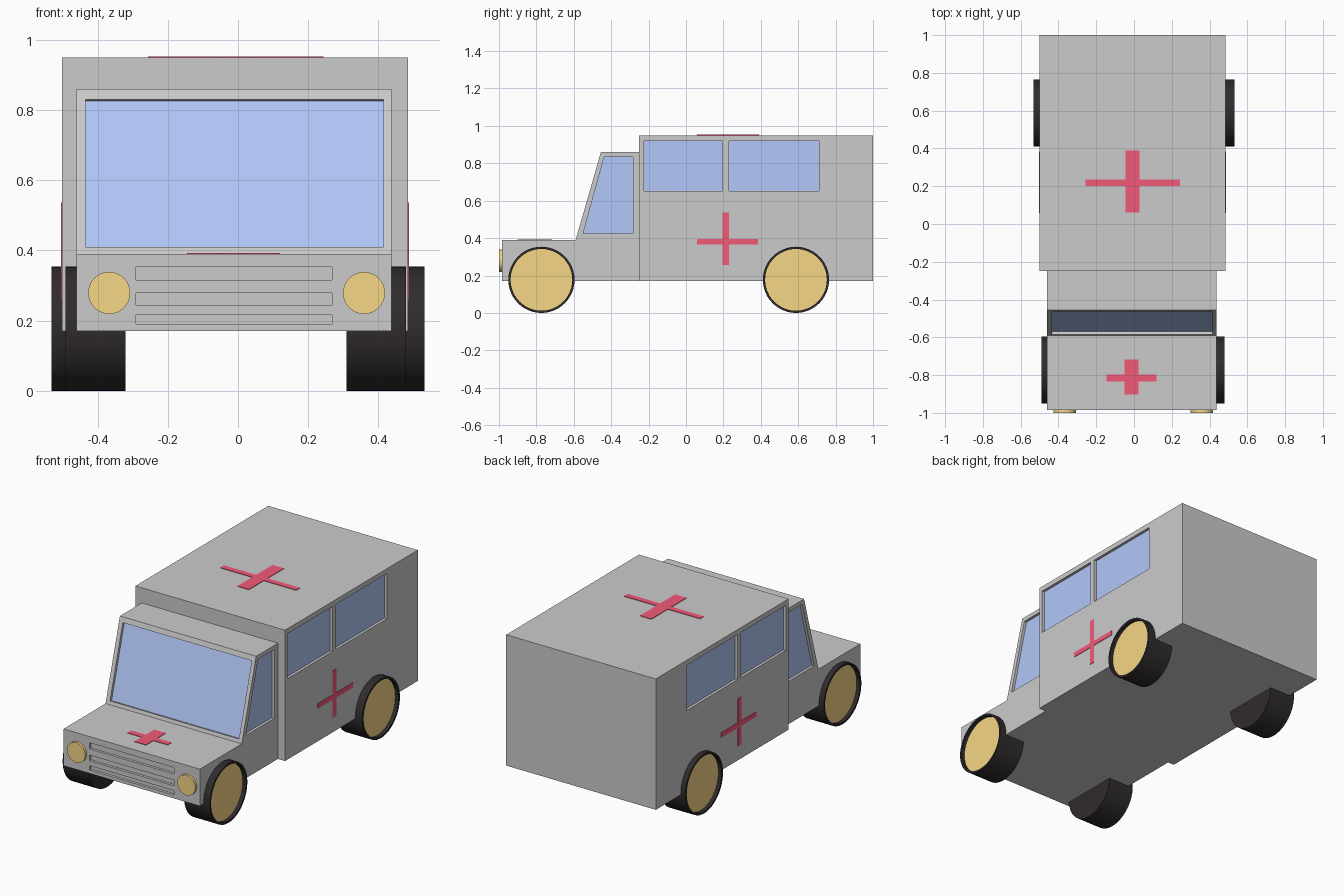
import bpy, bmesh, math
from mathutils import Vector

if "Cube" in bpy.data.objects:
    bpy.data.objects.remove(bpy.data.objects["Cube"])

X, Y, Z = Vector((1, 0, 0)), Vector((0, 1, 0)), Vector((0, 0, 1))


def material(name, rgb):
    m = bpy.data.materials.new(name)
    m.diffuse_color = (*rgb, 1)
    m.use_nodes = True
    m.node_tree.nodes["Principled BSDF"].inputs["Base Color"].default_value = m.diffuse_color
    return m


GLASS = material("glass", (0.45, 0.58, 0.95))
GOLD = material("gold", (0.92, 0.68, 0.24))
RED = material("red", (0.9, 0.1, 0.19))
RUBBER = material("rubber", (0.03, 0.025, 0.027))


def finish(name, bm, mat=None):
    bmesh.ops.recalc_face_normals(bm, faces=bm.faces)
    me = bpy.data.meshes.new(name)
    bm.to_mesh(me)
    bm.free()
    ob = bpy.data.objects.new(name, me)
    bpy.context.collection.objects.link(ob)
    if mat:
        me.materials.append(mat)
    return ob


def prism(name, pts, frame, lo, hi, mat=None):
    """Extrude a 2D outline in the plane (origin, u, v) along its normal."""
    o, u, v = frame
    n = u.cross(v)
    bm = bmesh.new()
    f = bm.faces.new([bm.verts.new(o + u * a + v * b + n * lo) for a, b in pts])
    ext = bmesh.ops.extrude_face_region(bm, geom=[f])["geom"]
    bmesh.ops.translate(bm, vec=n * (hi - lo),
                        verts=[g for g in ext if isinstance(g, bmesh.types.BMVert)])
    return finish(name, bm, mat)


def rect(a0, a1, b0, b1):
    return [(a0, b0), (a1, b0), (a1, b1), (a0, b1)]


def cross(a, b):
    """Plus outline from four stops along each axis."""
    return [(a[1], b[0]), (a[2], b[0]), (a[2], b[1]), (a[3], b[1]), (a[3], b[2]), (a[2], b[2]),
            (a[2], b[3]), (a[1], b[3]), (a[1], b[2]), (a[0], b[2]), (a[0], b[1]), (a[1], b[1])]


def recess(body, name, pts, frame, depth=0.02, sign=1, glass=True):
    """Cut a shallow pocket and lay a pane in it."""
    cutter = prism(name + "_cutter", pts, frame, -depth * sign, 0.03 * sign)
    cutter.hide_render = True
    cutter.hide_viewport = True
    cutter.display_type = 'WIRE'
    mod = body.modifiers.new(name, 'BOOLEAN')
    mod.operation = 'DIFFERENCE'
    mod.solver = 'EXACT'
    mod.object = cutter
    if glass:
        prism(name, pts, frame, -0.022 * sign, -0.016 * sign, GLASS)


def lathe(name, profile, pos, side, mat, segments=48):
    """Revolve (x, r) profile about the x axis."""
    bm = bmesh.new()
    vs = [bm.verts.new((pos[0] + side * a, pos[1], pos[2] + r)) for a, r in profile]
    es = [bm.edges.new(p) for p in zip(vs, vs[1:])]
    bmesh.ops.spin(bm, geom=vs + es, cent=pos, axis=X, angle=2 * math.pi,
                   steps=segments, use_merge=True)
    bmesh.ops.remove_doubles(bm, verts=bm.verts, dist=1e-5)
    ob = finish(name, bm, mat)
    bpy.ops.object.select_all(action='DESELECT')
    ob.select_set(True)
    bpy.context.view_layer.objects.active = ob
    bpy.ops.object.shade_smooth_by_angle(angle=math.radians(35))
    return ob


# Main body shells
BOX_C, BOX_H = -0.008, 0.493
CAB_C, CAB_H = -0.011, 0.449
box = prism("rear_box", rect(-0.25, 1.0, 0.17, 0.95), (X * BOX_C, Y, Z), -BOX_H, BOX_H)
cab = prism("cab", [(-0.985, 0.17), (-0.25, 0.17), (-0.25, 0.86), (-0.455, 0.86),
                    (-0.59, 0.39), (-0.985, 0.39)], (X * CAB_C, Y, Z), -CAB_H, CAB_H)

# Windshield on the sloped face
slope = Vector((0, 0.135, 0.47)).normalized()
recess(cab, "windshield", rect(-0.435, 0.415, 0.021, 0.458),
       (Vector((0, -0.59, 0.39)), X, slope))

# Grille slots
nose = (Vector((0, -0.985, 0)), X, Z)
for i, (z0, z1) in enumerate([(0.19, 0.216), (0.245, 0.279), (0.316, 0.353)]):
    recess(cab, f"grille_slot_{i}", rect(-0.29, 0.268, z0, z1), nose, 0.015, glass=False)

# Side windows, side crosses, headlights and wheels
for s, tag in ((-1, "left"), (1, "right")):
    cab_side = (X * (CAB_C + s * CAB_H), Y, Z)
    box_side = (X * (BOX_C + s * BOX_H), Y, Z)
    recess(cab, f"cab_window_{tag}", [(-0.55, 0.425), (-0.283, 0.425), (-0.283, 0.835),
                                      (-0.437, 0.835)], cab_side, sign=s)
    recess(box, f"front_box_window_{tag}", rect(-0.225, 0.196, 0.652, 0.92), box_side, sign=s)
    recess(box, f"back_box_window_{tag}", rect(0.23, 0.71, 0.652, 0.92), box_side, sign=s)
    prism(f"side_cross_{tag}", cross((0.058, 0.195, 0.23, 0.385), (0.257, 0.366, 0.395, 0.537)),
          box_side, -0.004 * s, 0.003 * s, RED)

    disc = [(-0.004 + s * 0.363 + 0.06 * math.cos(t * math.pi / 16),
             0.279 + 0.06 * math.sin(t * math.pi / 16)) for t in range(32)]
    prism(f"headlight_{tag}", disc, nose, -0.01, 0.015, GOLD)

    for part, outer, y in (("front", -0.006 + s * 0.485, -0.773), ("rear", s * 0.532, 0.588)):
        pos = Vector((outer, y, 0.177))
        lathe(f"{part}_tyre_{tag}", [(-0.17, 0), (-0.17, 0.177), (0, 0.177), (0, 0.165),
                                     (-0.03, 0.165), (-0.03, 0)], pos, s, RUBBER)
        lathe(f"{part}_hub_{tag}", [(-0.035, 0), (-0.035, 0.165), (-0.022, 0.165), (-0.022, 0)],
              pos, s, GOLD)

# Roof and hood crosses
prism("roof_cross", cross((-0.257, -0.045, 0.03, 0.243), (0.06, 0.2, 0.235, 0.39)),
      (Z * 0.95, X, Y), -0.004, 0.003, RED)
prism("hood_cross", cross((-0.145, -0.05, 0.025, 0.12), (-0.902, -0.833, -0.797, -0.717)),
      (Z * 0.39, X, Y), -0.004, 0.003, RED)
